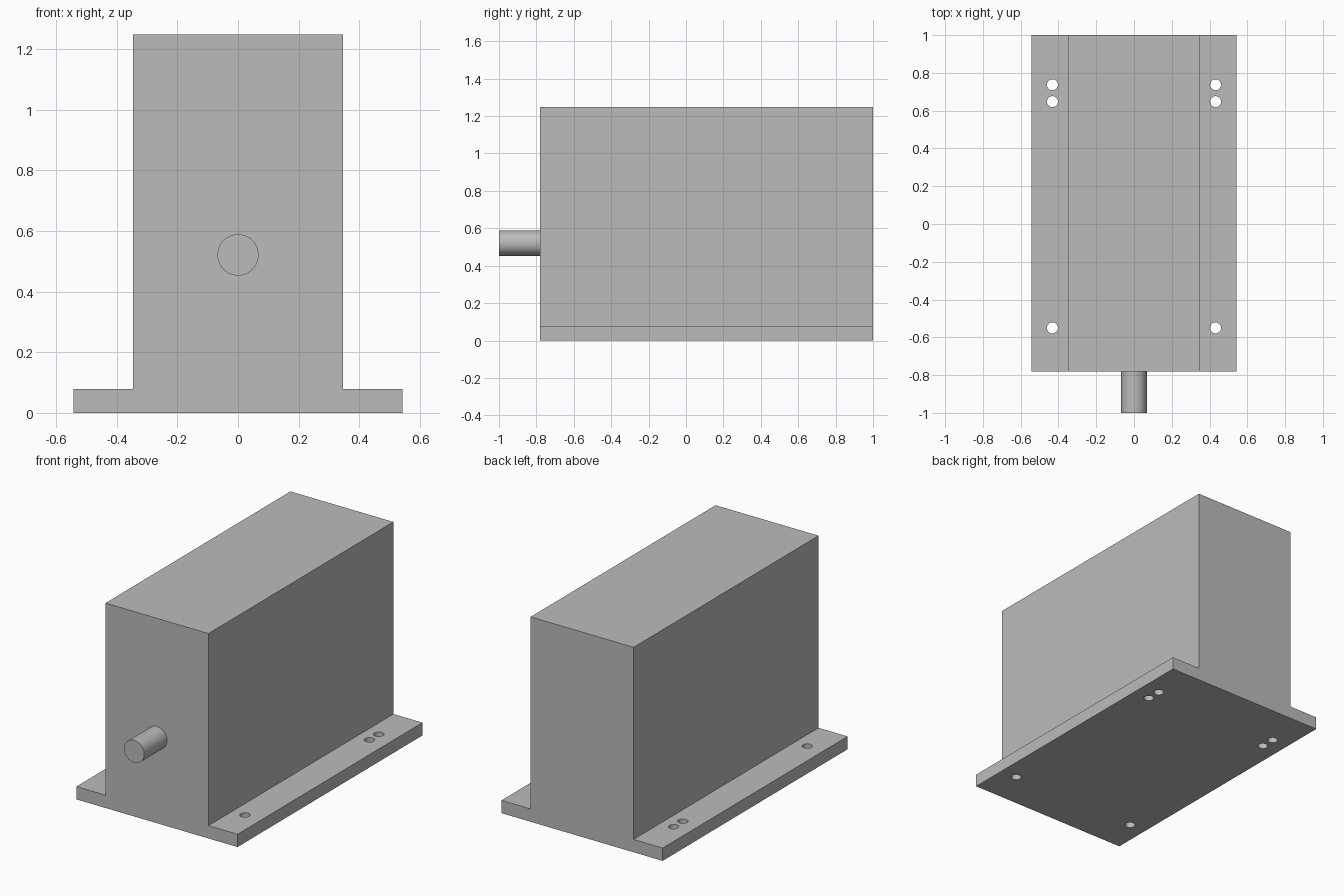
import bpy
import bmesh
import math

default = bpy.data.objects.get("Cube")
if default:
    bpy.data.objects.remove(default, do_unlink=True)

FRONT, BACK = -0.78, 1.0
BASE_HALF, BODY_HALF = 0.543, 0.347
BASE_TOP, BODY_TOP = 0.078, 1.248

grey = bpy.data.materials.new("plain grey")
grey.use_nodes = True
colour = (0.5, 0.5, 0.5, 1)
grey.diffuse_color = colour
grey.node_tree.nodes["Principled BSDF"].inputs["Base Color"].default_value = colour


def cylinder(name, radius, depth, location, rotation=(0, 0, 0)):
    bpy.ops.mesh.primitive_cylinder_add(vertices=48, radius=radius, depth=depth,
                                        location=location, rotation=rotation)
    obj = bpy.context.object
    obj.name = name
    obj.data.materials.append(grey)
    bpy.ops.object.shade_smooth_by_angle(angle=math.radians(30))
    return obj


# Housing and mounting flanges: one stepped profile extruded front to back
half = [(BASE_HALF, 0), (BASE_HALF, BASE_TOP), (BODY_HALF, BASE_TOP), (BODY_HALF, BODY_TOP)]
profile = half + [(-x, z) for x, z in reversed(half)]
bm = bmesh.new()
face = bm.faces.new([bm.verts.new((x, FRONT, z)) for x, z in profile])
extruded = bmesh.ops.extrude_face_region(bm, geom=[face])
moved = [v for v in extruded["geom"] if isinstance(v, bmesh.types.BMVert)]
bmesh.ops.translate(bm, verts=moved, vec=(0, BACK - FRONT, 0))
bmesh.ops.recalc_face_normals(bm, faces=bm.faces)
mesh = bpy.data.meshes.new("housing")
bm.to_mesh(mesh)
bm.free()
housing = bpy.data.objects.new("housing", mesh)
mesh.materials.append(grey)
bpy.context.collection.objects.link(housing)

# Mounting holes through both flanges
for side in (-1, 1):
    for y in (0.737, 0.648, -0.55):
        cutter = cylinder("hole_cutter", 0.029, 0.3, (side * 0.432, y, BASE_TOP / 2))
        cutter.hide_render = True
        cut = housing.modifiers.new("mounting_hole", 'BOOLEAN')
        cut.operation = 'DIFFERENCE'
        cut.solver = 'EXACT'
        cut.object = cutter
        bpy.context.view_layer.objects.active = housing
        bpy.ops.object.modifier_apply(modifier=cut.name)
        bpy.data.objects.remove(cutter, do_unlink=True)

# Output shaft, its rear end just inside the housing
shaft_end = FRONT + 0.01
cylinder("shaft", 0.068, shaft_end + 1, (0, (shaft_end - 1) / 2, 0.521), (math.pi / 2, 0, 0))
